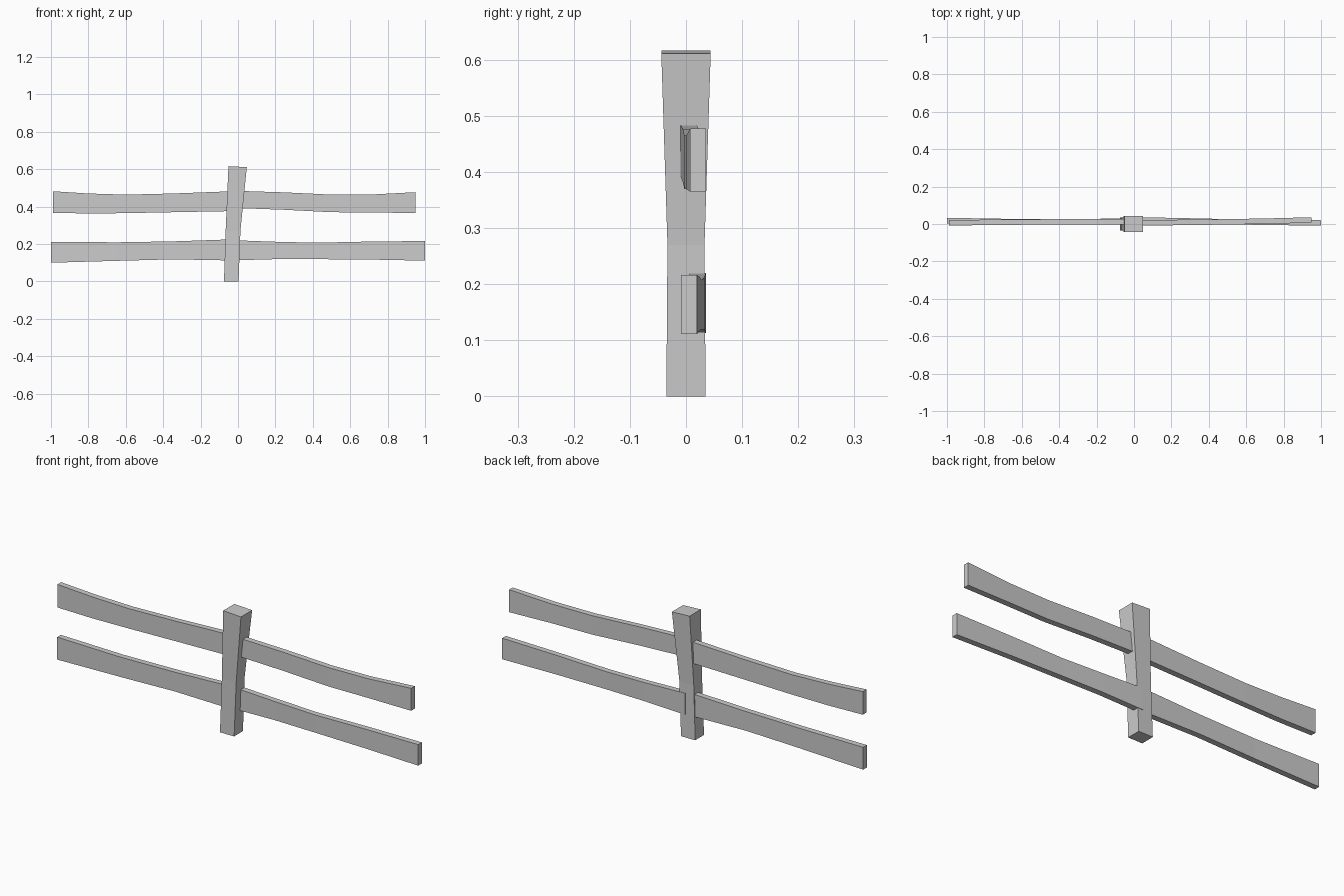
import bpy, bmesh


def loft(name, rings):
    """Skin a list of four-point rings into a closed flat-shaded bar."""
    bm = bmesh.new()
    loops = [[bm.verts.new(p) for p in ring] for ring in rings]
    for a, b in zip(loops, loops[1:]):
        for i in range(4):
            j = (i + 1) % 4
            bm.faces.new((a[i], a[j], b[j], b[i]))
    bm.faces.new(loops[0])
    bm.faces.new(loops[-1])
    bmesh.ops.recalc_face_normals(bm, faces=bm.faces)
    mesh = bpy.data.meshes.new(name)
    bm.to_mesh(mesh)
    bm.free()
    obj = bpy.data.objects.new(name, mesh)
    bpy.context.collection.objects.link(obj)
    return obj


def rail(name, stations, thickness=0.029):
    """Wavy plank: each station is x, front y, bottom z, top z."""
    loft(name, [[(x, y, lo), (x, y + thickness, lo), (x, y + thickness, hi), (x, y, hi)]
                for x, y, lo, hi in stations])


# Leaning post: left x, right x, half depth, left z, right z
post = [(-0.075, 0.003, 0.035, 0.0, 0.0),
        (-0.066, 0.013, 0.033, 0.27, 0.27),
        (-0.051, 0.047, 0.044, 0.616, 0.611)]
loft("post", [[(l, -d, zl), (r, -d, zr), (r, d, zr), (l, d, zl)]
              for l, r, d, zl, zr in post])

# Rails, tucked into the post at their inner ends
rail("upper_left_rail", [(-0.99, -0.008, 0.367, 0.482), (-0.80, -0.006, 0.363, 0.470),
                         (-0.60, -0.004, 0.365, 0.464), (-0.35, -0.003, 0.370, 0.470),
                         (-0.03, -0.002, 0.376, 0.482)])
rail("upper_right_rail", [(0.0, -0.010, 0.392, 0.484), (0.25, -0.006, 0.383, 0.476),
                          (0.50, -0.003, 0.370, 0.464), (0.72, 0.001, 0.369, 0.465),
                          (0.95, 0.007, 0.365, 0.477)])
rail("lower_left_rail", [(-1.0, 0.004, 0.100, 0.212), (-0.65, -0.002, 0.110, 0.209),
                         (-0.35, -0.002, 0.118, 0.214), (-0.03, 0.000, 0.112, 0.225)])
rail("lower_right_rail", [(-0.02, 0.007, 0.113, 0.220), (0.20, 0.004, 0.119, 0.212),
                          (0.42, -0.001, 0.119, 0.207), (0.70, -0.005, 0.117, 0.213),
                          (1.0, -0.009, 0.111, 0.216)])
